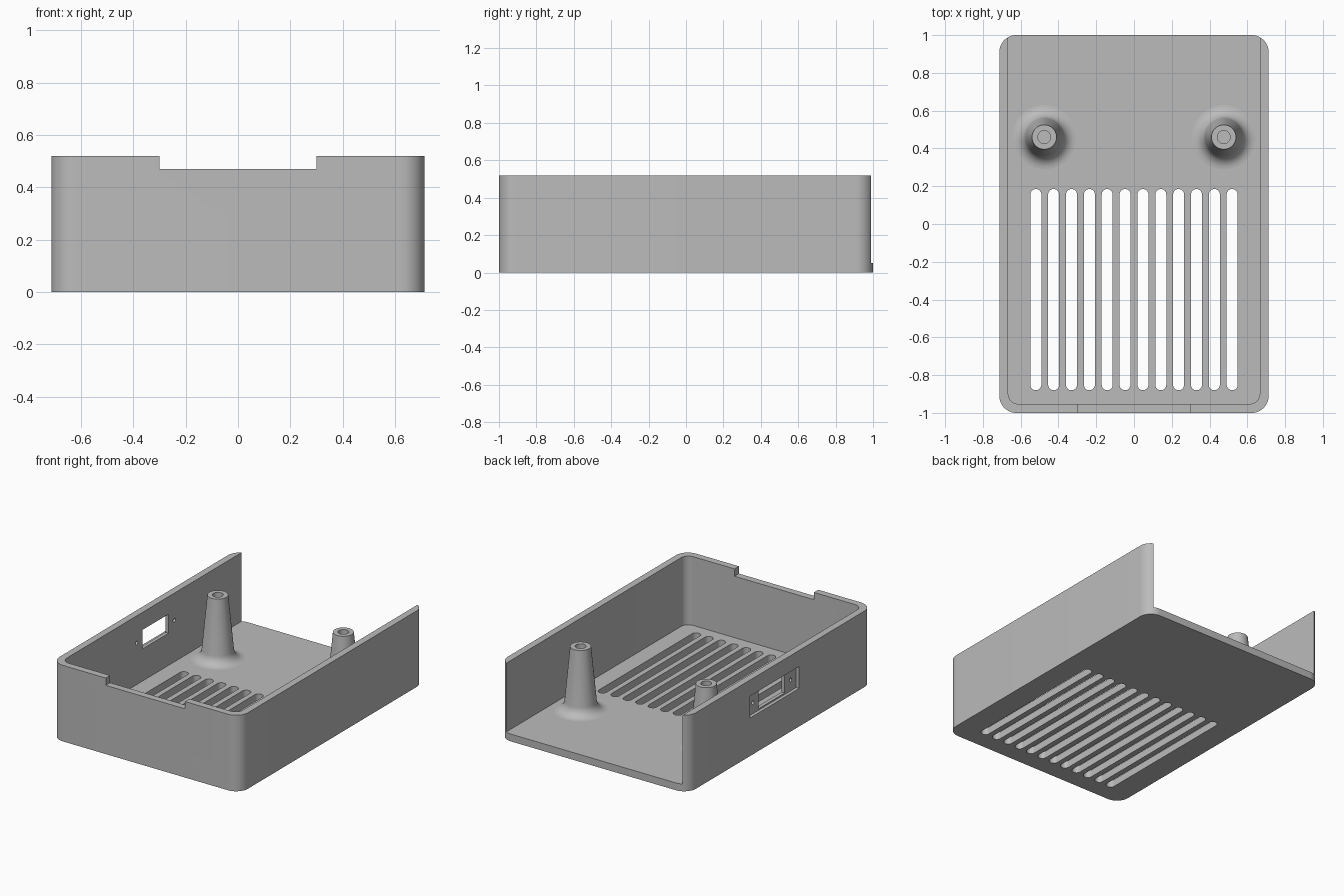
import bpy, bmesh
from math import sin, cos, pi
from mathutils import Matrix

if "Cube" in bpy.data.objects:
    bpy.data.objects.remove(bpy.data.objects["Cube"])

HALF_W, HALF_L, HEIGHT = 0.713, 1.0, 0.52
INNER_W, INNER_FRONT, FLOOR = 0.666, -0.953, 0.05

grey = bpy.data.materials.new("plain_grey")
grey.use_nodes = True
grey.diffuse_color = (0.5, 0.5, 0.5, 1)
grey.node_tree.nodes["Principled BSDF"].inputs["Base Color"].default_value = (0.5, 0.5, 0.5, 1)


def finish(bm, name):
    bmesh.ops.recalc_face_normals(bm, faces=bm.faces)
    mesh = bpy.data.meshes.new(name)
    bm.to_mesh(mesh)
    bm.free()
    mesh.materials.append(grey)
    ob = bpy.data.objects.new(name, mesh)
    bpy.context.collection.objects.link(ob)
    return ob


def add_prism(bm, x0, x1, y0, y1, z0, z1, r, steps=12):
    """Upright block with rounded vertical corners."""
    outline = []
    corners = [(x1 - r, y1 - r), (x0 + r, y1 - r), (x0 + r, y0 + r), (x1 - r, y0 + r)]
    for i, (cx, cy) in enumerate(corners):
        for k in range(steps + 1):
            a = (i + k / steps) * pi / 2
            outline.append((cx + r * cos(a), cy + r * sin(a)))
    low = [bm.verts.new((x, y, z0)) for x, y in outline]
    high = [bm.verts.new((x, y, z1)) for x, y in outline]
    bm.faces.new(low[::-1])
    bm.faces.new(high)
    for i in range(len(low)):
        j = (i + 1) % len(low)
        bm.faces.new((low[i], low[j], high[j], high[i]))
    bmesh.ops.remove_doubles(bm, verts=low + high, dist=1e-5)


def add_box(bm, x0, x1, y0, y1, z0, z1):
    move = Matrix.Translation(((x0 + x1) / 2, (y0 + y1) / 2, (z0 + z1) / 2))
    size = Matrix.Diagonal((x1 - x0, y1 - y0, z1 - z0, 1))
    bmesh.ops.create_cube(bm, size=1, matrix=move @ size)


def smooth(ob):
    bpy.ops.object.select_all(action='DESELECT')
    ob.select_set(True)
    bpy.context.view_layer.objects.active = ob
    bpy.ops.object.shade_smooth_by_angle(angle=pi / 6)


def cut(ob, bm):
    """Subtract a temporary cutter from the part."""
    cutter = finish(bm, "cutter")
    cutter.hide_render = True
    mod = ob.modifiers.new("cut", 'BOOLEAN')
    mod.operation, mod.solver, mod.object = 'DIFFERENCE', 'EXACT', cutter
    bpy.context.view_layer.objects.active = ob
    bpy.ops.object.modifier_apply(modifier=mod.name)
    bpy.data.objects.remove(cutter)


# Tray: rounded block, hollowed and open at the back
bm = bmesh.new()
add_prism(bm, -HALF_W, HALF_W, -HALF_L, HALF_L, 0, HEIGHT, 0.09)
tray = finish(bm, "tray")
bm = bmesh.new()
add_prism(bm, -INNER_W, INNER_W, INNER_FRONT, 1.3, FLOOR, 0.8, 0.055)
cut(tray, bm)

# Vent slots through the floor
bm = bmesh.new()
for i in range(12):
    x = (i - 5.5) * 0.0945
    add_prism(bm, x - 0.029, x + 0.029, -0.88, 0.185, -0.1, 0.15, 0.0285)
cut(tray, bm)

# Notch in the front rim
bm = bmesh.new()
add_box(bm, -0.3, 0.3, -1.1, -0.9, 0.47, 0.7)
cut(tray, bm)

# Socket recess, opening and screw holes in the right wall
SOCKET_Y, SOCKET_Z = 0.06, 0.335
bm = bmesh.new()
add_box(bm, -0.8, -0.69, SOCKET_Y - 0.265, SOCKET_Y + 0.265, SOCKET_Z - 0.075, SOCKET_Z + 0.075)
cut(tray, bm)
bm = bmesh.new()
add_box(bm, -0.8, -0.6, SOCKET_Y - 0.14, SOCKET_Y + 0.14, SOCKET_Z - 0.065, SOCKET_Z + 0.065)
for side in (-1, 1):
    place = Matrix.Translation((-0.7, SOCKET_Y + side * 0.203, SOCKET_Z)) @ Matrix.Rotation(pi / 2, 4, 'Y')
    bmesh.ops.create_cone(bm, cap_ends=True, segments=24, radius1=0.013, radius2=0.013,
                          depth=0.2, matrix=place)
cut(tray, bm)
smooth(tray)

# Tapered screw posts with a flared foot and a blind hole
profile = [(0, 0.03), (0.17, 0.03)]
for k in range(9):
    a = k / 8 * pi / 2 * 0.94
    profile.append((0.17 - 0.07 * sin(a), FLOOR + 0.07 * (1 - cos(a))))
profile += [(0.065, 0.485), (0.034, 0.485), (0.034, 0.2), (0, 0.2)]

for name, side in (("right_post", -1), ("left_post", 1)):
    bm = bmesh.new()
    verts = [bm.verts.new((r, 0, z)) for r, z in profile]
    edges = [bm.edges.new(pair) for pair in zip(verts, verts[1:])]
    bmesh.ops.spin(bm, geom=verts + edges, cent=(0, 0, 0), axis=(0, 0, 1), angle=2 * pi, steps=48)
    bmesh.ops.remove_doubles(bm, verts=bm.verts, dist=1e-5)
    post = finish(bm, name)
    post.location = (side * 0.475, 0.46, 0)
    smooth(post)
